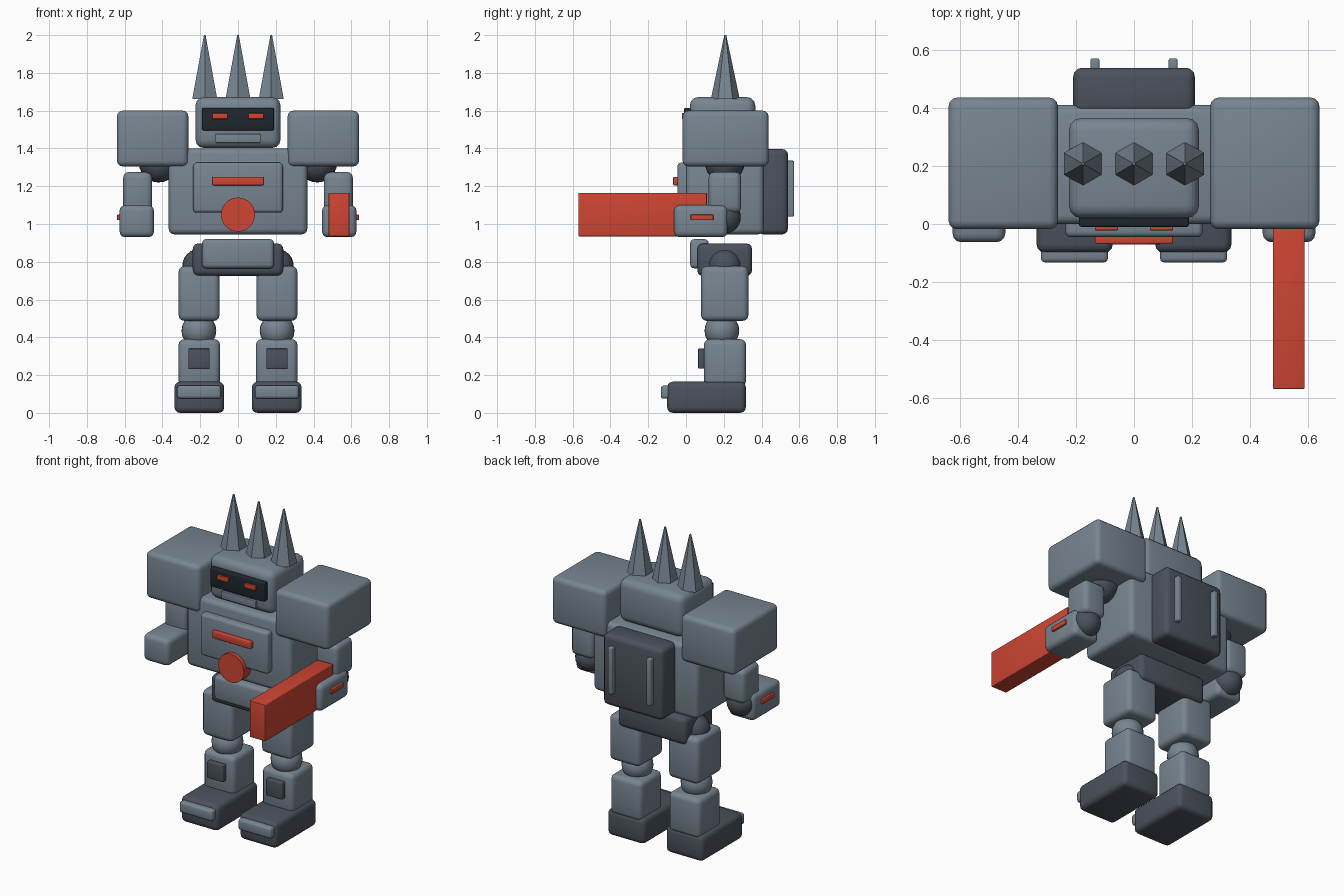
import bpy
import math

if "Cube" in bpy.data.objects:
    bpy.data.objects.remove(bpy.data.objects["Cube"])


def material(name, rgb):
    m = bpy.data.materials.new(name)
    m.diffuse_color = (*rgb, 1)
    m.use_nodes = True
    m.node_tree.nodes["Principled BSDF"].inputs["Base Color"].default_value = m.diffuse_color
    return m


STEEL = material("steel grey", (0.185, 0.235, 0.285))
DARK = material("dark grey", (0.07, 0.083, 0.108))
BLACK = material("visor black", (0.013, 0.02, 0.027))
RED = material("signal red", (0.62, 0.06, 0.033))


def finish(name, mat, smooth=True):
    ob = bpy.context.object
    ob.name = name
    ob.data.materials.append(mat)
    if smooth:
        bpy.ops.object.shade_smooth_by_angle(angle=math.radians(35))
    return ob


def box(name, mat, x, y, z, bevel=0.03):
    """Rounded box from (min, max) ranges on each axis."""
    spans = (x, y, z)
    bpy.ops.mesh.primitive_cube_add(size=1, location=[(a + b) / 2 for a, b in spans])
    bpy.context.object.scale = [b - a for a, b in spans]
    bpy.ops.object.transform_apply(location=False, rotation=False, scale=True)
    mod = bpy.context.object.modifiers.new("rounding", "BEVEL")
    mod.width = bevel
    mod.segments = 3
    bpy.ops.object.modifier_apply(modifier=mod.name)
    return finish(name, mat)


def ball(name, mat, loc, r):
    bpy.ops.mesh.primitive_uv_sphere_add(segments=24, ring_count=12, radius=r, location=loc)
    return finish(name, mat)


def pair(name, mat, x, y, z, bevel=0.03):
    """Mirrored left and right boxes; x is given for the +x side."""
    box(name + "_right", mat, x, y, z, bevel)
    box(name + "_left", mat, (-x[1], -x[0]), y, z, bevel)


def ball_pair(name, mat, loc, r):
    ball(name + "_right", mat, loc, r)
    ball(name + "_left", mat, (-loc[0], loc[1], loc[2]), r)


# Head and face
box("head", STEEL, (-.225, .225), (.02, .367), (1.402, 1.672), .045)
box("visor", BLACK, (-.19, .19), (-.01, .06), (1.495, 1.615), .008)
pair("eye", RED, (.055, .135), (-.022, .01), (1.557, 1.587), .003)
box("mouth_plate", STEEL, (-.12, .12), (.005, .05), (1.43, 1.477), .004)

# Head spikes: six-sided cones
for i, x in enumerate((-.176, 0, .176)):
    bpy.ops.mesh.primitive_cone_add(vertices=6, radius1=.076, radius2=.005, depth=.337,
                                    location=(x, .208, 1.8315))
    finish(f"spike_{i + 1}", STEEL, smooth=False)

# Torso with chest details
box("torso", STEEL, (-.367, .367), (0, .412), (.945, 1.4))
box("chest_plate", STEEL, (-.237, .237), (-.045, .03), (1.06, 1.325), .018)
box("chest_bar", RED, (-.135, .135), (-.068, -.03), (1.205, 1.25), .005)
bpy.ops.mesh.primitive_cylinder_add(vertices=32, radius=.09, depth=.09,
                                    location=(0, -.025, 1.05), rotation=(math.pi / 2, 0, 0))
finish("chest_disc", RED)

# Backpack
box("backpack", DARK, (-.21, .21), (.38, .54), (.945, 1.397))
pair("backpack_rail", STEEL, (.12, .15), (.53, .572), (1.04, 1.335), .006)

# Shoulders and arms
pair("shoulder", STEEL, (.263, .641), (-.018, .437), (1.305, 1.6))
ball_pair("shoulder_joint", DARK, (.42, .205, 1.325), .105)
pair("upper_arm", STEEL, (.454, .608), (.12, .292), (1.06, 1.275))
ball_pair("elbow", DARK, (.53, .205, 1.035), .085)
pair("forearm", STEEL, (.445, .627), (-.063, .22), (.93, 1.1))
pair("forearm_stripe", RED, (.61, .64), (.025, .145), (1.02, 1.05), .004)
box("arm_cannon", RED, (.48, .59), (-.57, .11), (.935, 1.165), .004)

# Pelvis
box("pelvis", DARK, (-.24, .24), (.06, .35), (.725, .897))
box("belt_plate", STEEL, (-.19, .19), (.022, .12), (.765, .92), .022)
ball_pair("hip", DARK, (.205, .205, .778), .09)

# Legs and feet
pair("thigh", STEEL, (.098, .314), (.08, .33), (.487, .777))
ball_pair("knee", STEEL, (.207, .19, .435), .092)
pair("shin", STEEL, (.095, .315), (.095, .318), (.14, .39))
pair("shin_panel", DARK, (.15, .263), (.064, .12), (.235, .34), .005)
pair("foot", DARK, (.073, .337), (-.1, .317), (0, .165))
pair("toe_cap", STEEL, (.09, .322), (-.133, -.06), (.075, .145), .015)
